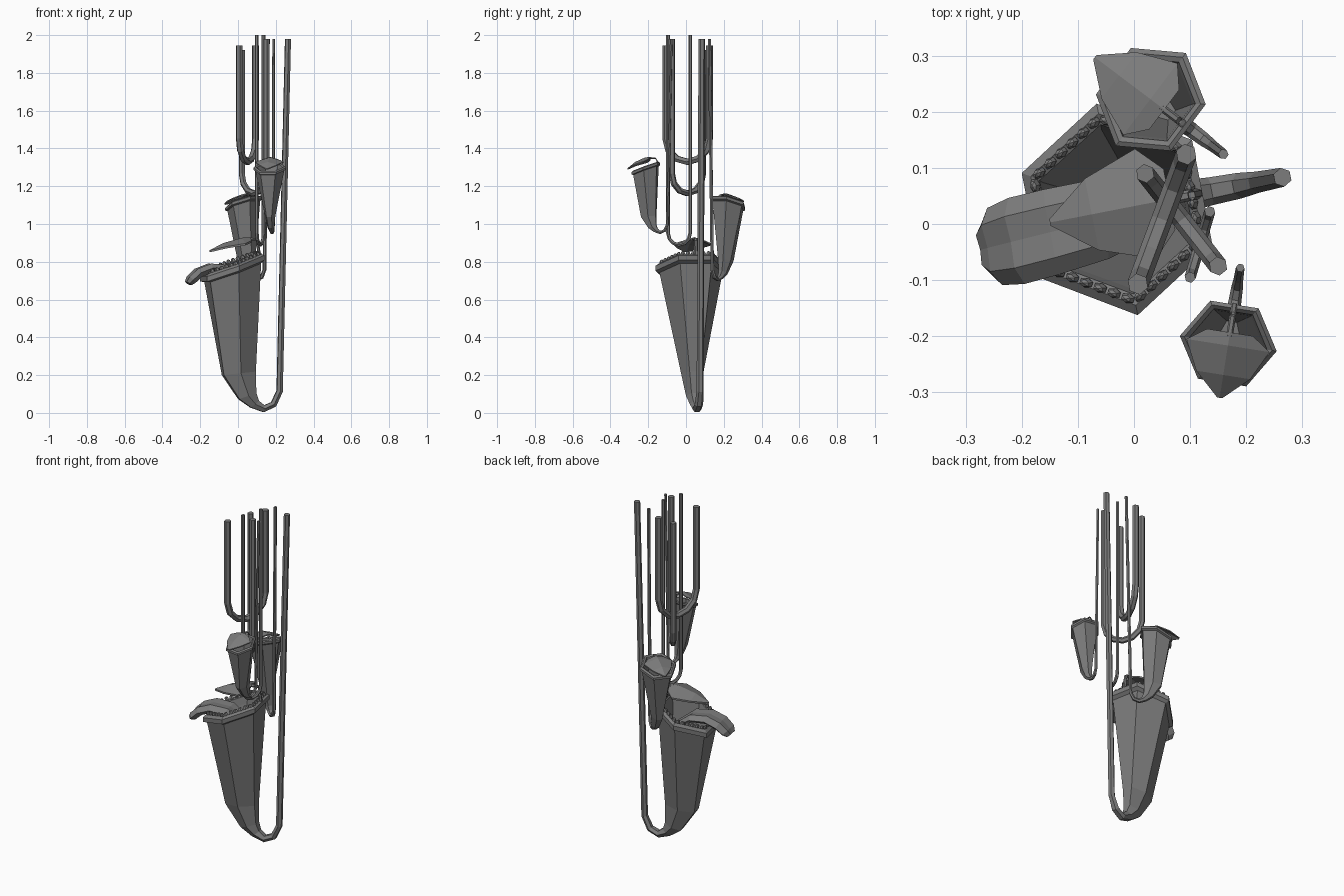
import bpy, bmesh, math
from mathutils import Vector, Matrix

if "Cube" in bpy.data.objects:
    bpy.data.objects.remove(bpy.data.objects["Cube"])

Z = Vector((0, 0, 1))
DARK = bpy.data.materials.new("dark_grey")
DARK.diffuse_color = (.2, .2, .2, 1)
DARK.use_nodes = True
DARK.node_tree.nodes["Principled BSDF"].inputs["Base Color"].default_value = DARK.diffuse_color


def axes(heading):
    a = math.radians(heading)
    return Vector((math.cos(a), math.sin(a), 0)), Vector((-math.sin(a), math.cos(a), 0))


def finish(name, bm):
    bmesh.ops.recalc_face_normals(bm, faces=bm.faces)
    me = bpy.data.meshes.new(name)
    bm.to_mesh(me)
    bm.free()
    me.materials.append(DARK)
    ob = bpy.data.objects.new(name, me)
    bpy.context.collection.objects.link(ob)
    return ob


def loft(name, rings):
    """Skin a list of equal-length point rings and cap both ends."""
    bm = bmesh.new()
    vs = [[bm.verts.new(p) for p in r] for r in rings]
    n = len(vs[0])
    for a, b in zip(vs, vs[1:]):
        for i in range(n):
            j = (i + 1) % n
            bm.faces.new((a[i], a[j], b[j], b[i]))
    bm.faces.new(vs[0])
    bm.faces.new(vs[-1])
    return finish(name, bm)


def hex_ring(origin, heading, d, z, tilt, r1, r2):
    """Hexagon in the plane tilted upward along the heading."""
    h, s = axes(heading)
    t = math.radians(tilt)
    e1 = h * math.cos(t) + Z * math.sin(t)
    c = Vector((origin[0], origin[1], 0)) + h * d + Z * z
    return [c + e1 * r1 * math.cos(math.radians(30 + 60 * k)) + s * r2 * math.sin(math.radians(30 + 60 * k))
            for k in range(6)]


# offset along heading, height, tilt, two radii: inside, lip, wall, then the bend into the stem
PITCHER = [
    (.035, .30, 5, .06, .04), (0, .735, 20, .148, .144), (0, .780, 20, .155, .154),
    (0, .790, 20, .172, .174), (0, .778, 20, .190, .192), (0, .752, 20, .190, .192),
    (.002, .742, 20, .168, .170), (.035, .21, 6, .100, .060), (.08, .09, 20, .056, .042),
    (.12, .046, 40, .032, .029), (.17, .022, 85, .021, .025), (.222, .045, 135, .019, .023),
    (.255, .115, 168, .018, .019)]


def pitcher(name, origin, heading, base, s, top):
    rings = [hex_ring(origin, heading, d * s, base + z * s, t, a * s, b * s) for d, z, t, a, b in PITCHER]
    rings.append(hex_ring(origin, heading, .30 * s, top, 180, .017 * s, .017 * s))
    return loft(name, rings)


def lid(name, origin, heading, tip, back, width, thick, rim):
    """Pointed leaf with drooping sides, held by a thin bent stalk."""
    h, s = axes(heading)
    o = Vector((origin[0], origin[1], 0))
    rings = []
    for f, w in ((0, .06), (.35, .65), (.8, 1), (1, .55)):
        d = tip[0] + (back[0] - tip[0]) * f
        z = tip[1] + (back[1] - tip[1]) * math.sin(f * math.pi / 2) ** .9
        c = o + h * d + Z * z
        side = s * width * w
        droop = Z * width * w * .3
        t = Z * thick
        rings.append([c - side - droop, c, c + side - droop, c + side - droop - t, c - t, c - side - droop - t])
    loft(name, rings)
    mid = ((back[0] + rim[0]) / 2 + thick * 1.5, back[1] - thick)
    loft(name + "_stalk", [hex_ring(origin, heading, d, z, t, thick, thick) for d, z, t in
                           ((back[0] - thick, back[1] - thick, -80), (*mid, -45), (*rim, 0))])


def u_vine(name, a, b, top_a, top_b, bottom, r):
    """Hanging vine: two straight legs joined by a half circle."""
    dx, dy = b[0] - a[0], b[1] - a[1]
    R = math.hypot(dx, dy) / 2
    head = math.degrees(math.atan2(dy, dx))
    zc = bottom + r + R
    st = [(0, top_a, 0)]
    st += [(R - R * math.cos(math.pi * k / 6), zc - R * math.sin(math.pi * k / 6), 30 * k) for k in range(7)]
    st.append((2 * R, top_b, 180))
    loft(name, [hex_ring(a, head, d, z, t, r, r) for d, z, t in st])


# pitchers with their stems
BIG, BACK, FRONT = (-.03, .026), (.03, .222), (.168, -.213)
pitcher("large_pitcher", BIG, 11, 0, 1, 1.98)
pitcher("back_pitcher", BACK, -37, .695, .54, 1.98)
pitcher("front_pitcher", FRONT, 81, .945, .455, 1.98)

# lids
lid("large_lid", BIG, 11, (-.122, .862), (.095, .93), .1, .01, (.145, .835))
lid("back_lid", BACK, -37, (-.125, 1.11), (.03, 1.162), .08, .007, (.075, 1.145))
lid("front_lid", FRONT, 81, (-.098, 1.295), (.02, 1.355), .075, .006, (.068, 1.32))

# tongue curling out over the low side of the large lip
rings = []
h, s = axes(11)
for d, z, pitch, w, t in ((.07, .69, 40, .05, .015), (-.03, .76, 15, .072, .022), (-.12, .767, -8, .077, .024),
                          (-.185, .742, -32, .078, .024), (-.225, .705, -45, .07, .023), (-.241, .685, -55, .045, .016)):
    c = Vector((*BIG, 0)) + h * d + Z * z + s * (.06 * d)
    c.y -= .01
    p = math.radians(pitch)
    up = Z * math.cos(p) + h * math.sin(p)
    rings.append([c + s * w * x + up * t * y for x, y in
                  ((-1, 0), (-.6, 1), (0, .8), (.6, 1), (1, 0), (.6, -1), (-.6, -1))])
loft("tongue", rings)

# row of rounded teeth along each side of the large lip
bm = bmesh.new()
corners = hex_ring(BIG, 11, 0, .792, 20, .166, .166)
tilt = math.radians(20)
up = Z * math.cos(tilt) - h * math.sin(tilt)
for a, b in zip(corners, corners[1:] + corners[:1]):
    x = (b - a).normalized()
    rot = Matrix((x, up.cross(x), up)).transposed().to_4x4()
    for k in range(6):
        m = Matrix.Translation(a.lerp(b, (k + .5) / 6)) @ rot @ Matrix.Diagonal((.0135, .009, .017, 1))
        bmesh.ops.create_uvsphere(bm, u_segments=6, v_segments=4, radius=1, matrix=m)
finish("teeth", bm)

# looping vines
u_vine("upper_vine", (.007, -.107), (.093, .124), 1.945, 1.945, 1.31, .019)
u_vine("middle_vine", (.02, .09), (.15, -.075), 1.92, 1.98, 1.145, .017)
u_vine("thin_vine", (.1, -.095), (.135, .022), 2.0, 2.0, .88, .01)
